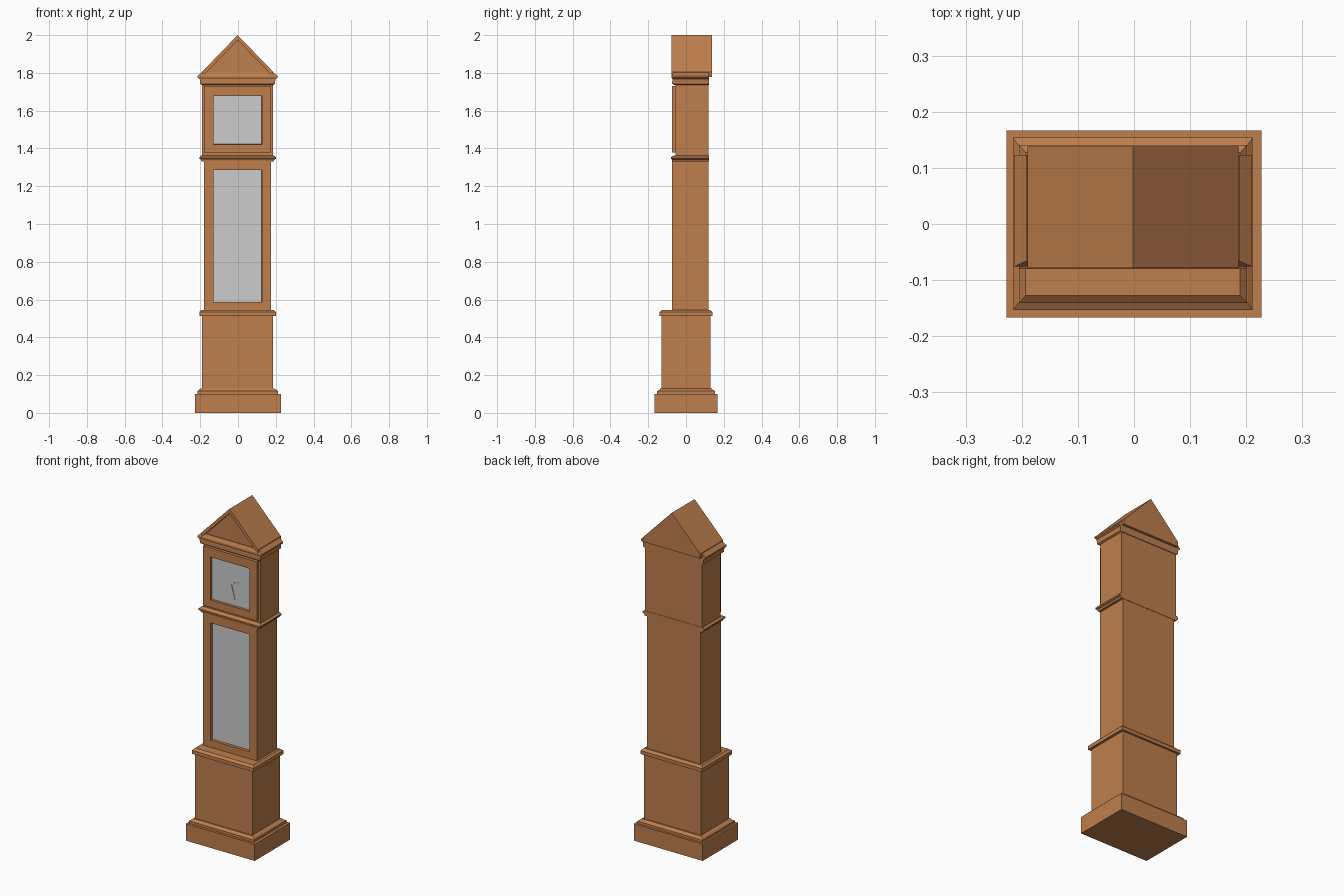
import bpy, bmesh, math
from mathutils import Vector

if "Cube" in bpy.data.objects:
    bpy.data.objects.remove(bpy.data.objects["Cube"])

CX = -0.002  # case centre line


def material(name, rgb):
    m = bpy.data.materials.new(name)
    m.diffuse_color = (*rgb, 1.0)
    m.use_nodes = True
    m.node_tree.nodes["Principled BSDF"].inputs["Base Color"].default_value = m.diffuse_color
    return m


WOOD = material("warm_wood", (0.515, 0.209, 0.074))
GREY = material("pale_grey", (0.604, 0.604, 0.604))


def finish(bm, name, mats):
    bmesh.ops.recalc_face_normals(bm, faces=bm.faces[:])
    me = bpy.data.meshes.new(name)
    bm.to_mesh(me)
    bm.free()
    for m in mats:
        me.materials.append(m)
    ob = bpy.data.objects.new(name, me)
    bpy.context.collection.objects.link(ob)
    return ob


def loft(name, rings, cx=CX, opening=None):
    """Stack of rectangles (half width, y front, y back, z).
    opening = (half width, z0, z1, depth) sinks a grey panel in the front."""
    bm = bmesh.new()
    loops = []
    for w, y0, y1, z in rings:
        loops.append([bm.verts.new(p) for p in
                      ((cx - w, y0, z), (cx + w, y0, z), (cx + w, y1, z), (cx - w, y1, z))])
    for a, b in zip(loops, loops[1:]):
        for i in range(4):
            j = (i + 1) % 4
            bm.faces.new((a[i], a[j], b[j], b[i]))
    bm.faces.new(loops[0][::-1])
    bm.faces.new(loops[-1])
    bm.normal_update()
    if opening:
        w, z0, z1, depth = opening
        face = min(bm.faces, key=lambda f: f.calc_center_median().y)
        zm = face.calc_center_median().z
        bmesh.ops.inset_region(bm, faces=[face], thickness=0.03)
        for v in face.verts:
            v.co.x = cx + math.copysign(w, v.co.x - cx)
            v.co.z = z1 if v.co.z > zm else z0
        # second, zero-width inset forms the walls of the recess
        bmesh.ops.inset_region(bm, faces=[face], thickness=0.0005)
        for v in face.verts:
            v.co.y += depth
        face.material_index = 1
    return finish(bm, name, [WOOD, GREY] if opening else [WOOD])


def prism(name, pts, y0, y1, mat):
    """Outline in x/z, extruded from y0 to y1."""
    bm = bmesh.new()
    f = bm.faces.new([bm.verts.new((CX + x, y0, z)) for x, z in pts])
    ext = bmesh.ops.extrude_face_region(bm, geom=[f])
    for v in [g for g in ext["geom"] if isinstance(g, bmesh.types.BMVert)]:
        v.co.y = y1
    if not any(len(g.link_faces) == 1 for g in bm.edges):
        pass
    else:
        bm.faces.new([v for v in f.verts]) if not f.is_valid else None
    return finish(bm, name, [mat])


# Plinth and lower case
loft("plinth", [(0.227, -0.167, 0.167, 0), (0.227, -0.167, 0.167, 0.10)], cx=0)
loft("plinth_moulding", [(0.213, -0.153, 0.154, 0.10), (0.213, -0.153, 0.154, 0.115),
                         (0.205, -0.141, 0.141, 0.122), (0.195, -0.137, 0.137, 0.128)])
loft("lower_case", [(0.188, -0.131, 0.129, 0.10), (0.188, -0.131, 0.129, 0.53)])
loft("lower_case_moulding", [(0.203, -0.141, 0.141, 0.512), (0.203, -0.141, 0.141, 0.533),
                             (0.191, -0.127, 0.127, 0.545)])

# Trunk with long window
loft("trunk", [(0.177, -0.073, 0.119, 0.54), (0.177, -0.073, 0.119, 1.34)],
     opening=(0.128, 0.587, 1.285, 0.018))

# Moulding between trunk and hood
loft("waist_moulding", [(0.190, -0.072, 0.121, 1.332), (0.195, -0.075, 0.121, 1.342),
                        (0.203, -0.080, 0.121, 1.346), (0.203, -0.080, 0.121, 1.354),
                        (0.192, -0.066, 0.121, 1.362)])

# Hood with framed door and dial
loft("hood", [(0.188, -0.055, 0.119, 1.35), (0.188, -0.055, 0.119, 1.78)])
loft("hood_door", [(0.177, -0.073, -0.050, 1.378), (0.177, -0.073, -0.050, 1.73)],
     opening=(0.128, 1.422, 1.677, 0.014))

# Clock hands: length and angle from the x axis
for name, length, ang in (("minute_hand", 0.095, -75), ("hour_hand", 0.05, 20)):
    d = Vector((math.cos(math.radians(ang)), math.sin(math.radians(ang))))
    n = Vector((-d.y, d.x)) * 0.002
    c = Vector((0, 1.55))
    prism(name, [tuple(c - n), tuple(c + d * length - n),
                 tuple(c + d * length + n), tuple(c + n)], -0.064, -0.061, GREY)

# Cornice
loft("cornice", [(0.190, -0.066, 0.123, 1.737), (0.198, -0.073, 0.123, 1.742),
                 (0.198, -0.073, 0.123, 1.752), (0.201, -0.072, 0.123, 1.768),
                 (0.212, -0.076, 0.123, 1.775), (0.212, -0.076, 0.123, 1.784),
                 (0.190, -0.066, 0.123, 1.803)])

# Gabled roof with raking trim around a recessed pediment
prism("gable_roof", [(-0.188, 1.778), (0.188, 1.778), (0.188, 1.806), (0, 2.0), (-0.188, 1.806)],
      -0.062, 0.138, WOOD)
for s, side in ((-1, "left"), (1, "right")):
    prism(side + "_gable_trim", [(0, 2.0), (s * 0.188, 1.806), (s * 0.188, 1.779), (0, 1.973)],
          -0.078, -0.06, WOOD)
